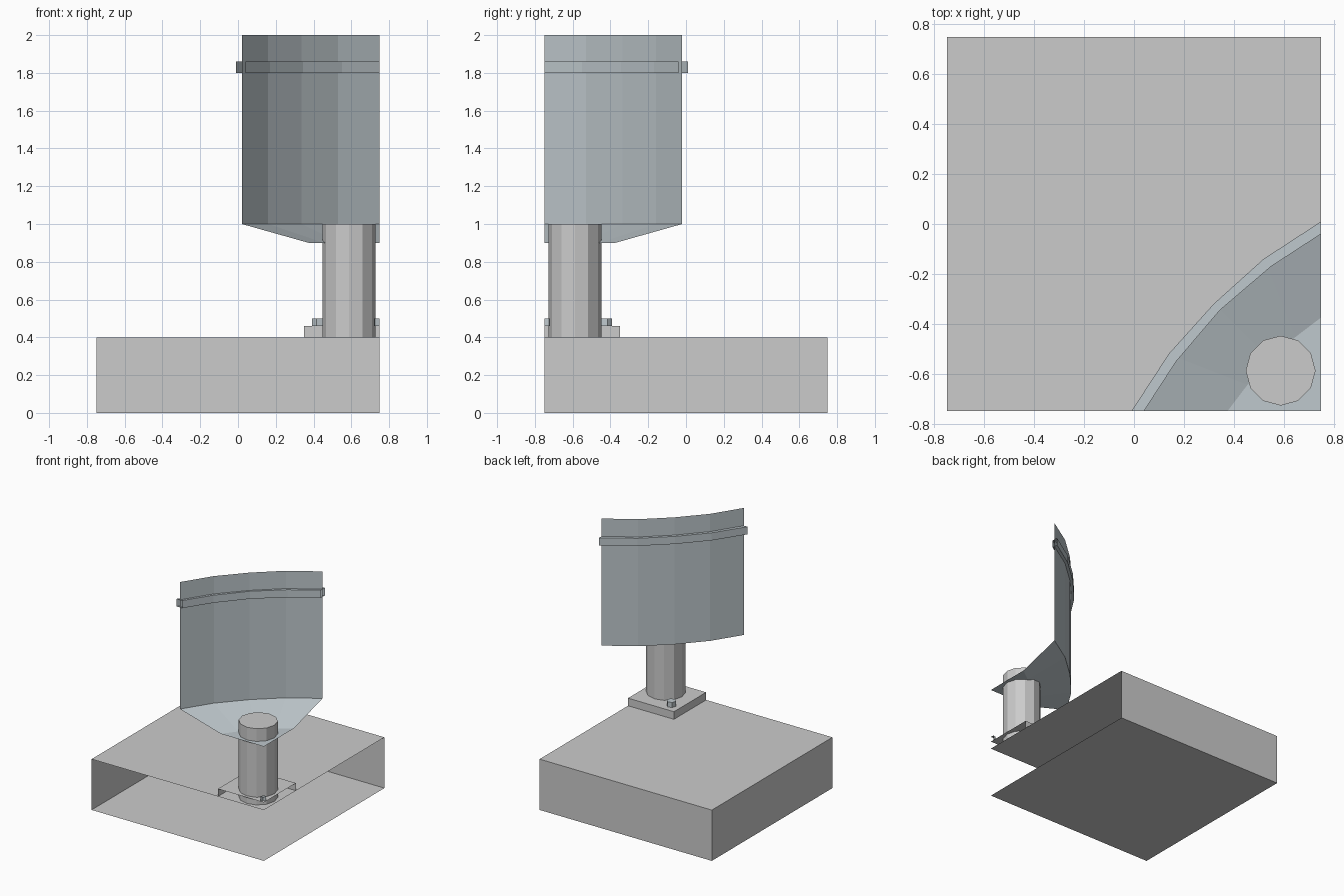
import bpy, bmesh, math

if "Cube" in bpy.data.objects:
    bpy.data.objects.remove(bpy.data.objects["Cube"])

steel = bpy.data.materials.new("blue_grey_steel")
steel.diffuse_color = (0.52, 0.58, 0.61, 1)
steel.use_nodes = True
steel.node_tree.nodes["Principled BSDF"].inputs["Base Color"].default_value = steel.diffuse_color


def finish(name, bm, mat=None):
    me = bpy.data.meshes.new(name)
    bm.to_mesh(me)
    bm.free()
    ob = bpy.data.objects.new(name, me)
    bpy.context.collection.objects.link(ob)
    if mat:
        me.materials.append(mat)
    return ob


def open_box(name, x0, x1, y0, y1, z0, z1, bottom):
    """Box whose front and right sides are left open."""
    bm = bmesh.new()
    lo, hi = [[bm.verts.new(p) for p in
               ((x0, y0, z), (x1, y0, z), (x1, y1, z), (x0, y1, z))] for z in (z0, z1)]
    bm.faces.new(hi)
    if bottom:
        bm.faces.new(lo[::-1])
    for a, b in ((2, 3), (3, 0)):
        bm.faces.new((lo[a], lo[b], hi[b], hi[a]))
    return finish(name, bm)


def strip(name, rings, closed=False, mat=steel):
    """Skin between matching rows of points."""
    bm = bmesh.new()
    rows = [[bm.verts.new(p) for p in r] for r in rings]
    pairs = list(zip(rows, rows[1:])) + ([(rows[-1], rows[0])] if closed else [])
    for r, s in pairs:
        for i in range(len(r) - 1):
            bm.faces.new((r[i], r[i + 1], s[i + 1], s[i]))
    return finish(name, bm, mat)


def prism(name, n, r, x, y, z0, z1, turn=0, mat=None, cut=False):
    bm = bmesh.new()
    pts = [(x + r * math.cos(turn + i * math.tau / n),
            y + r * math.sin(turn + i * math.tau / n)) for i in range(n)]
    base = bm.faces.new([bm.verts.new((*p, z0)) for p in pts])
    ext = bmesh.ops.extrude_face_region(bm, geom=[base], use_keep_orig=True)
    for v in ext["geom"]:
        if isinstance(v, bmesh.types.BMVert):
            v.co.z = z1
    bmesh.ops.recalc_face_normals(bm, faces=bm.faces)
    if cut:  # trim at the front and right edges of the tile
        for co, no in (((0.75, 0, 0), (1, 0, 0)), ((0, -0.75, 0), (0, -1, 0))):
            bmesh.ops.bisect_plane(bm, geom=bm.verts[:] + bm.edges[:] + bm.faces[:],
                                   plane_co=co, plane_no=no, clear_outer=True)
    return finish(name, bm, mat)


def mirrored(half):
    """Complete an arc that is symmetric about the diagonal x = -y."""
    return half + [(-y, -x) for x, y in half[-2::-1]]


def at(arc, z):
    return [(x, y, z) for x, y in arc]


# Foundation block and column foot plate
open_box("foundation", -0.75, 0.75, -0.75, 0.75, 0, 0.4, True)
open_box("foot_plate", 0.35, 0.75, -0.75, -0.35, 0.4, 0.46, False)

# Support column and plate bolts
prism("support_column", 12, 0.14, 0.588, -0.588, 0.4, 1.0)
for i, c in enumerate((0.425, 0.751)):
    prism(f"bolt_{i + 1}", 6, 0.035, c, -c, 0.46, 0.5, math.radians(15), steel, cut=i == 1)

# Tank wall, one slice of a large cylinder
wall = mirrored([(0.02, -0.75), (0.16, -0.53), (0.335, -0.335)])
strip("tank_wall", [at(wall, 1.0), at(wall, 2.0)])

# Sloping tank floor and its flat middle
lip = mirrored([(0.375, -0.75), (0.455, -0.645), (0.545, -0.545)])
strip("tank_floor_slope", [at(lip, 0.9), at(wall, 1.0)])
bm = bmesh.new()
bm.faces.new([bm.verts.new(p) for p in at([(0.75, -0.75)] + lip[::-1], 0.9)])
finish("tank_floor_flat", bm, steel)

# Band around the upper wall, open at both cut ends
outer = mirrored([(-0.01, -0.75), (0.14, -0.52), (0.32, -0.32)])
inner = mirrored([(0.04, -0.75), (0.17, -0.55), (0.345, -0.345)])
strip("tank_band", [at(outer, 1.8), at(outer, 1.86), at(inner, 1.86), at(inner, 1.8)], closed=True)
